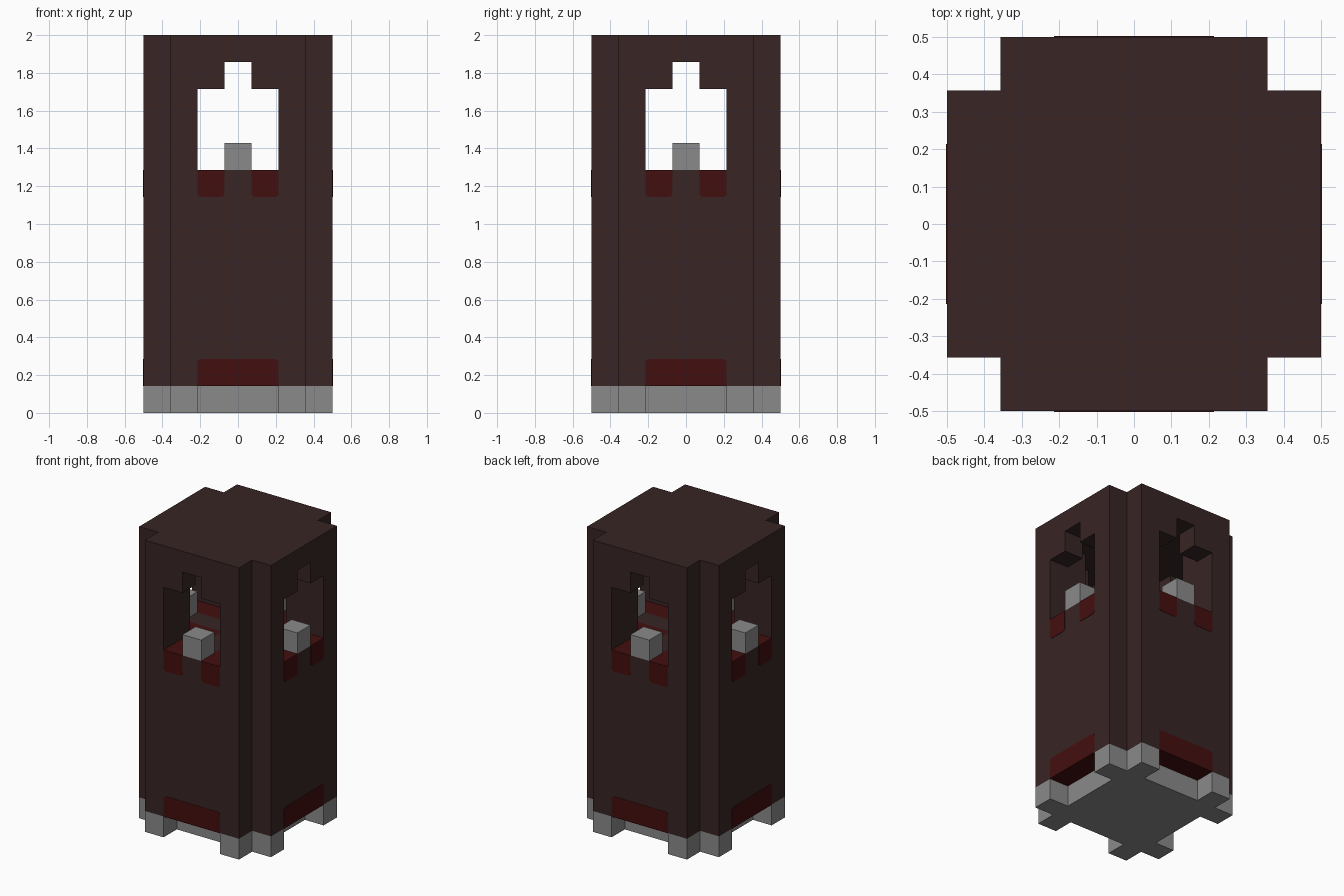
import bpy, bmesh, math
from mathutils import Matrix, Vector

cube = bpy.data.objects.get("Cube")
if cube:
    bpy.data.objects.remove(cube, do_unlink=True)

U = 1 / 7            # edge of one building block
W, H = 7, 14         # blocks across and up


def make_material(name, rgb):
    m = bpy.data.materials.new(name)
    m.diffuse_color = (*rgb, 1)
    m.use_nodes = True
    m.node_tree.nodes["Principled BSDF"].inputs["Base Color"].default_value = (*rgb, 1)
    return m


brown = make_material("dark_brown", (0.040, 0.018, 0.018))
red = make_material("deep_red", (0.056, 0.0045, 0.0045))
grey = make_material("stone_grey", (0.255, 0.255, 0.255))


def add_object(name, bm, materials):
    mesh = bpy.data.meshes.new(name)
    bm.to_mesh(mesh)
    bm.free()
    for m in materials:
        mesh.materials.append(m)
    obj = bpy.data.objects.new(name, mesh)
    bpy.context.collection.objects.link(obj)
    return obj


def part_at(i, j, k):
    """Which part fills the block at column i, row j, layer k (None if empty)."""
    a, b = sorted((abs(i - 3), abs(j - 3)))      # distances from the centre
    if b > 3 or a == 3 or not 0 <= k < H:        # outside, or the cut corners
        return None
    if k == 0:                                   # base with four notched sides
        return None if b == 3 and a < 2 else "base"
    if k == 9 and b == 3 and a == 0:
        return "sill_blocks"
    if 9 <= k <= 11 and a < 2:                   # crossing window openings
        return None
    if k == 12 and a < 2 and (b < 3 or a == 0):  # raised ceiling and arch tips
        return None
    return "tower_body"


def is_red(i, j, k, d):
    """Chamber floor beside the cross, and undersides over the base notches."""
    floor = k == 8 and d.z > 0 and i != 3 and j != 3
    return floor or (k == 1 and d.z < 0)


# Block-built shells, keeping only the outside faces
DIRECTIONS = [Vector(v) for v in
              ((1, 0, 0), (-1, 0, 0), (0, 1, 0), (0, -1, 0), (0, 0, 1), (0, 0, -1))]
shells = {"tower_body": [brown, red], "base": [grey], "sill_blocks": [grey]}
for part, mats in shells.items():
    bm = bmesh.new()
    for n in range(W * W * H):
        i, j, k = n % W, n // W % W, n // (W * W)
        if part_at(i, j, k) != part:
            continue
        centre = Vector((i - 3, j - 3, k + 0.5)) * U
        for d in DIRECTIONS:
            if part_at(i + int(d.x), j + int(d.y), k + int(d.z)):
                continue
            s = Vector((d.y, d.z, d.x))
            t = d.cross(s)
            corners = [centre + (d + p * s + q * t) * U / 2
                       for p, q in ((-1, -1), (1, -1), (1, 1), (-1, 1))]
            face = bm.faces.new([bm.verts.new(c) for c in corners])
            face.material_index = int(part == "tower_body" and is_red(i, j, k, d))
    bmesh.ops.remove_doubles(bm, verts=bm.verts, dist=U / 100)
    add_object(part, bm, mats)


# Thin red panels with two rounded corners
def add_panel(bm, x0, x1, z_flat, z_round, turn, r=0.02, depth=0.002):
    up = 1 if z_round > z_flat else -1
    outline = [(x0, z_flat), (x1, z_flat)]
    for cx, start in ((x1 - r, 0), (x0 + r, 90)):
        for step in range(5):
            ang = math.radians(start + step * 22.5)
            outline.append((cx + r * math.cos(ang),
                            z_round - up * r + up * r * math.sin(ang)))
    face = bm.faces.new([bm.verts.new(turn @ Vector((x, -0.5, z))) for x, z in outline])
    ext = bmesh.ops.extrude_face_region(bm, geom=[face])
    verts = [g for g in ext["geom"] if isinstance(g, bmesh.types.BMVert)]
    bmesh.ops.translate(bm, verts=verts, vec=turn @ Vector((0, -depth, 0)))


lower, upper = bmesh.new(), bmesh.new()
for side in range(4):
    turn = Matrix.Rotation(side * math.pi / 2, 3, "Z")
    add_panel(lower, -1.5 * U, 1.5 * U, U, 2 * U, turn)
    for x in (-1.5 * U, 0.5 * U):
        add_panel(upper, x, x + U, 9 * U, 8 * U, turn)
for name, bm in (("lower_panels", lower), ("window_panels", upper)):
    bmesh.ops.recalc_face_normals(bm, faces=bm.faces)
    add_object(name, bm, [red])
